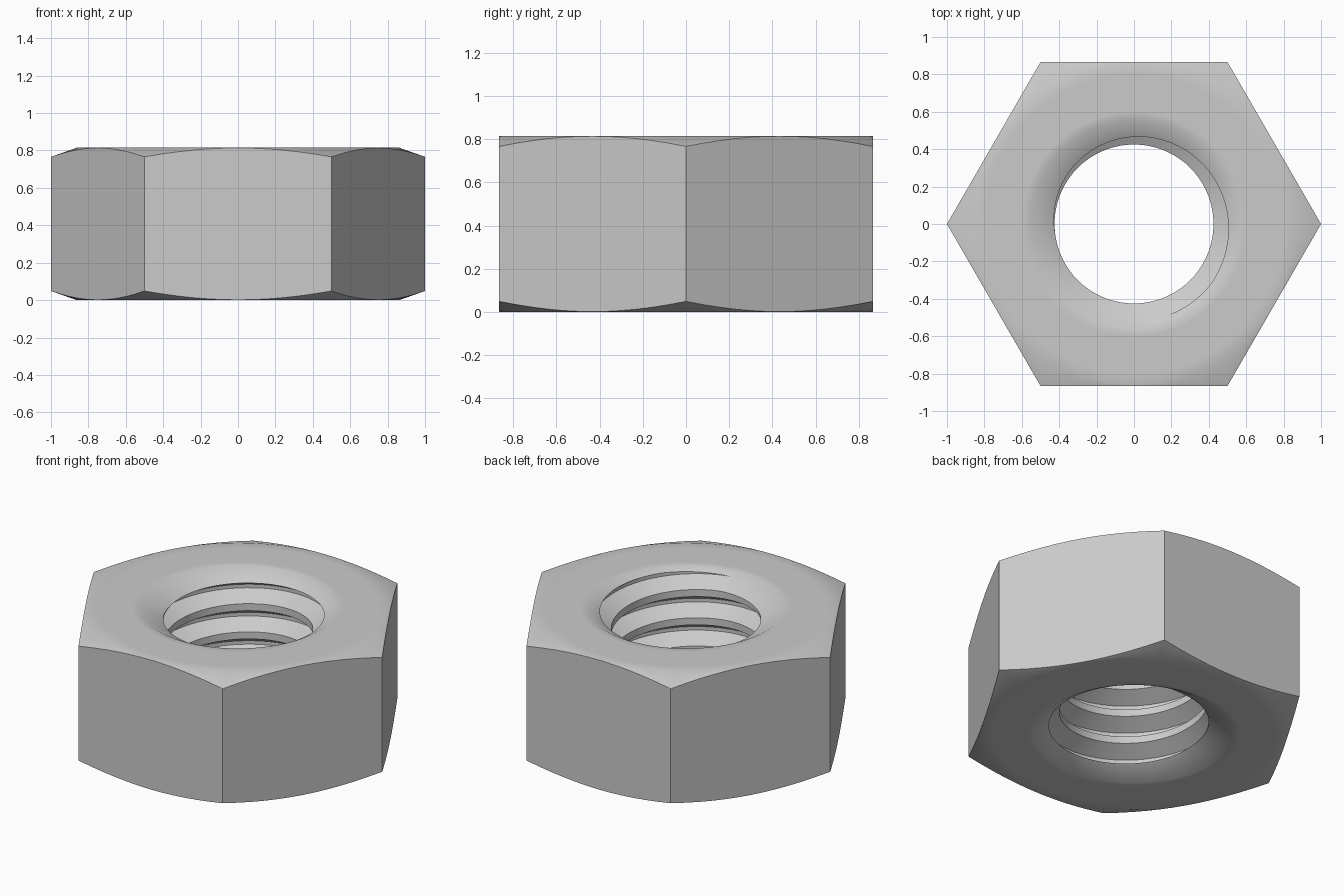
import bpy, bmesh, math

if "Cube" in bpy.data.objects:
    bpy.data.objects.remove(bpy.data.objects["Cube"])

HEIGHT = 0.815
APOTHEM = math.sqrt(3) / 2
MINOR, MAJOR, PITCH = 0.425, 0.521, 0.177
SINK_R = 0.558                 # mouth radius of the countersinks
SLOPE = math.tan(math.pi / 6)  # countersink and thread flank slope
SEG = 72

steel = bpy.data.materials.new("steel_grey")
steel.use_nodes = True
colour = (0.6, 0.6, 0.6, 1)
steel.diffuse_color = colour
steel.node_tree.nodes["Principled BSDF"].inputs["Base Color"].default_value = colour


def make_object(name, bm, helper=False):
    bmesh.ops.recalc_face_normals(bm, faces=bm.faces)
    mesh = bpy.data.meshes.new(name)
    bm.to_mesh(mesh)
    bm.free()
    mesh.materials.append(steel)
    obj = bpy.data.objects.new(name, mesh)
    bpy.context.collection.objects.link(obj)
    obj.hide_render = helper
    return obj


def polar(r, angle, z):
    return (r * math.cos(angle), r * math.sin(angle), z)


def revolve(profile):
    """Spin an axis-to-axis profile into a closed solid."""
    bm = bmesh.new()
    verts = [bm.verts.new((r, 0, z)) for r, z in profile]
    edges = [bm.edges.new(pair) for pair in zip(verts, verts[1:])]
    bmesh.ops.spin(bm, geom=verts + edges, cent=(0, 0, 0), axis=(0, 0, 1),
                   angle=math.tau, steps=SEG, use_merge=True)
    bmesh.ops.remove_doubles(bm, verts=bm.verts, dist=1e-5)
    return bm


def thread_cutter(turns=10, base=-0.4):
    """Left-hand helical core; its end turns are plain so the caps stay clean."""
    bm = bmesh.new()
    crest, root = PITCH / 8, PITCH / 2 - PITCH / 16
    rows = []
    for t in range(turns):
        r = MAJOR if 1 < t < turns - 2 else MINOR
        rows += [(MINOR, t * PITCH - crest), (MINOR, t * PITCH + crest),
                 (r, t * PITCH + root), (r, (t + 1) * PITCH - root)]
    cols = [[bm.verts.new(polar(r, math.tau * j / SEG, base + z - PITCH * j / SEG))
             for r, z in rows] for j in range(SEG)]
    for j in range(SEG):
        last = j == SEG - 1
        nxt, shift = cols[(j + 1) % SEG], 4 if last else 0
        for i in range(shift, len(rows) - 1):
            bm.faces.new((cols[j][i], nxt[i - shift], nxt[i - shift + 1], cols[j][i + 1]))
    # cap both open ends
    tips = [bm.verts.new((0, 0, z)) for z in (base - 1, base + turns * PITCH + 1)]
    middle = base + turns * PITCH / 2
    for e in [e for e in bm.edges if e.is_boundary]:
        a, b = e.verts
        bm.faces.new((a, b, tips[(a.co.z + b.co.z) / 2 > middle]))
    return bm


# hexagonal bar
bm = bmesh.new()
ring = [bm.verts.new(polar(1, math.tau * k / 6, -0.1)) for k in range(6)]
base = bm.faces.new(ring)
top = bmesh.ops.extrude_face_region(bm, geom=[base])["geom"]
bmesh.ops.translate(bm, vec=(0, 0, HEIGHT + 0.2),
                    verts=[v for v in top if isinstance(v, bmesh.types.BMVert)])
nut = make_object("hex_nut", bm)

# turned envelope: countersinks inside, chamfered corners outside
lower = [(0, SINK_R * SLOPE), (SINK_R, 0), (0.6, 0), (0.8, 0),
         (APOTHEM - 0.004, 0), (1.06, 0.07)]
upper = [(r, HEIGHT - z) for r, z in reversed(lower)]
envelope = make_object("chamfer_envelope", revolve(lower + upper), True)

# threaded bore; the phase places the first ridge under the top countersink
ridge_at_zero = 0.82 + PITCH * 65 / 360
cutter = make_object("thread_cutter", thread_cutter(14, ridge_at_zero - 9 * PITCH), True)

bpy.context.view_layer.objects.active = nut
nut.select_set(True)
for tool, operation in ((envelope, 'INTERSECT'), (cutter, 'DIFFERENCE')):
    mod = nut.modifiers.new(tool.name, 'BOOLEAN')
    mod.object, mod.operation, mod.solver = tool, operation, 'EXACT'
    bpy.ops.object.modifier_apply(modifier=mod.name)
    bpy.data.objects.remove(tool)

bpy.ops.object.shade_smooth_by_angle(angle=math.radians(40))
